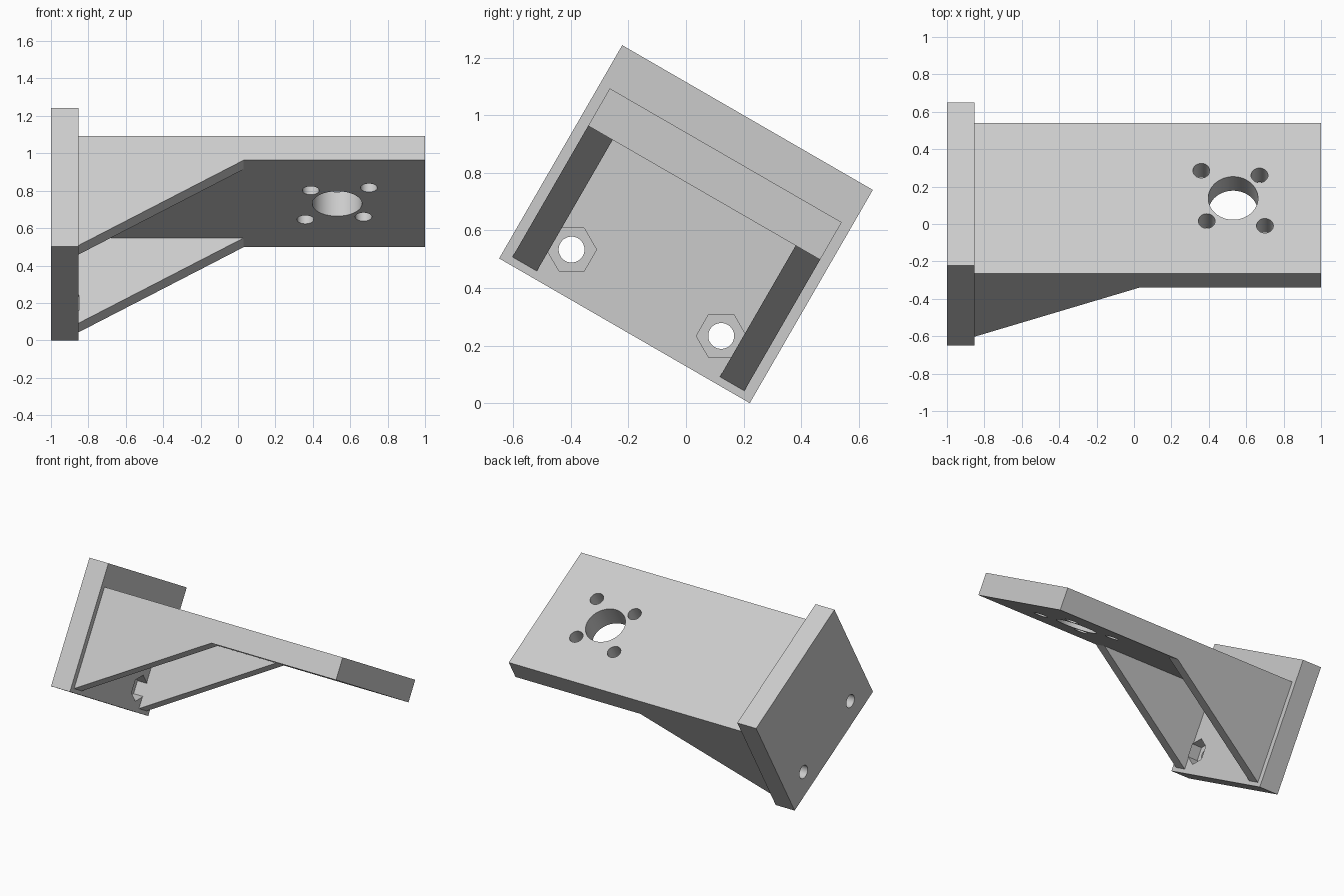
import bpy, bmesh, math
from mathutils import Matrix, Vector

cube = bpy.data.objects.get("Cube")
if cube:
    bpy.data.objects.remove(cube, do_unlink=True)

# The bracket is modelled square to the axes, then the whole is tilted about x
TILT = Matrix.Translation((0, 0, 0.6214)) @ Matrix.Rotation(math.radians(-30), 4, 'X')
PLATE_W, PLATE_H, PLATE_X = 1.005, 0.855, -0.853
ARM_HALF, ARM_LOW, ARM_TOP = 0.465, 0.126, 0.276
RIB_T = 0.098
BOLT_Y, BOLT_Z = 0.3, -0.275
MOTOR_X = 0.53

grey = bpy.data.materials.new("plain_grey")
grey.use_nodes = True
grey.diffuse_color = (0.6, 0.6, 0.6, 1)
grey.node_tree.nodes["Principled BSDF"].inputs["Base Color"].default_value = (0.6, 0.6, 0.6, 1)


def make(name, bm):
    bmesh.ops.recalc_face_normals(bm, faces=bm.faces)
    mesh = bpy.data.meshes.new(name)
    bm.to_mesh(mesh)
    bm.free()
    mesh.materials.append(grey)
    ob = bpy.data.objects.new(name, mesh)
    ob.matrix_world = TILT
    bpy.context.collection.objects.link(ob)
    return ob


def prism(name, profile, y0, y1):
    """Extrude an x-z profile from y0 to y1."""
    bm = bmesh.new()
    face = bm.faces.new([bm.verts.new((x, y0, z)) for x, z in profile])
    ext = bmesh.ops.extrude_face_region(bm, geom=[face])
    verts = [g for g in ext["geom"] if isinstance(g, bmesh.types.BMVert)]
    bmesh.ops.translate(bm, verts=verts, vec=(0, y1 - y0, 0))
    return make(name, bm)


def box(name, x0, x1, half_y, z0, z1):
    return prism(name, [(x0, z0), (x1, z0), (x1, z1), (x0, z1)], -half_y, half_y)


def drill(name, holes, axis):
    """Cutter from (start, end, radius, sides) cylinders along one axis."""
    bm = bmesh.new()
    turn = Matrix.Rotation(math.pi / 2, 4, 'Y') @ Matrix.Rotation(math.pi / 2, 4, 'Z')
    for start, end, radius, sides in holes:
        a, b = Vector(start), Vector(end)
        place = Matrix.Translation((a + b) / 2)
        bmesh.ops.create_cone(bm, cap_ends=True, segments=sides, radius1=radius,
                              radius2=radius, depth=(b - a).length,
                              matrix=place @ turn if axis == 'X' else place)
    ob = make(name, bm)
    ob.hide_render = True
    return ob


def cut(ob, cutter):
    mod = ob.modifiers.new("cut", 'BOOLEAN')
    mod.operation = 'DIFFERENCE'
    mod.solver = 'EXACT'
    mod.object = cutter
    bpy.context.view_layer.update()
    graph = bpy.context.evaluated_depsgraph_get()
    mesh = bpy.data.meshes.new_from_object(ob.evaluated_get(graph))
    ob.modifiers.clear()
    ob.data = mesh


# Mounting plate, arm and the two triangular ribs
plate = box("mounting_plate", -1, PLATE_X, PLATE_W / 2, -PLATE_H / 2, PLATE_H / 2)
arm = box("arm", PLATE_X, 1, ARM_HALF, ARM_LOW, ARM_TOP)
triangle = [(PLATE_X, -0.4), (0.03, ARM_LOW), (PLATE_X, ARM_LOW)]
right_rib = prism("front_rib", triangle, -ARM_HALF, RIB_T - ARM_HALF)
left_rib = prism("back_rib", triangle, ARM_HALF - RIB_T, ARM_HALF)

# Bolt holes, and hexagonal nut pockets that just nick the ribs
bolts, nuts = [], []
for side in (-1, 1):
    y = side * BOLT_Y
    bolts.append(((-1.1, y, BOLT_Z), (-0.8, y, BOLT_Z), 0.045, 32))
    nuts.append(((PLATE_X - 0.075, y, BOLT_Z), (PLATE_X + 0.004, y, BOLT_Z), 0.0866, 6))
bolt_cutter = drill("bolt_cutter", bolts, 'X')
nut_cutter = drill("nut_cutter", nuts, 'X')

# Motor opening with four screw holes on its diagonals
motor = [((MOTOR_X, 0, 0), (MOTOR_X, 0, 0.4), 0.133, 64)]
for dx, dy in ((-0.17, 0.17), (0.17, -0.17), (0.141, 0.141), (-0.141, -0.141)):
    motor.append(((MOTOR_X + dx, dy, 0), (MOTOR_X + dx, dy, 0.4), 0.045, 32))
motor_cutter = drill("motor_cutter", motor, 'Z')

cut(plate, nut_cutter)
cut(plate, bolt_cutter)
cut(arm, motor_cutter)
for rib in (right_rib, left_rib):
    cut(rib, nut_cutter)
for cutter in (bolt_cutter, nut_cutter, motor_cutter):
    bpy.data.objects.remove(cutter, do_unlink=True)

# Smooth hole walls, sharp edges elsewhere
bpy.ops.object.select_all(action='DESELECT')
for ob in (plate, arm, right_rib, left_rib):
    ob.select_set(True)
bpy.context.view_layer.objects.active = plate
bpy.ops.object.shade_smooth_by_angle(angle=math.radians(30))
